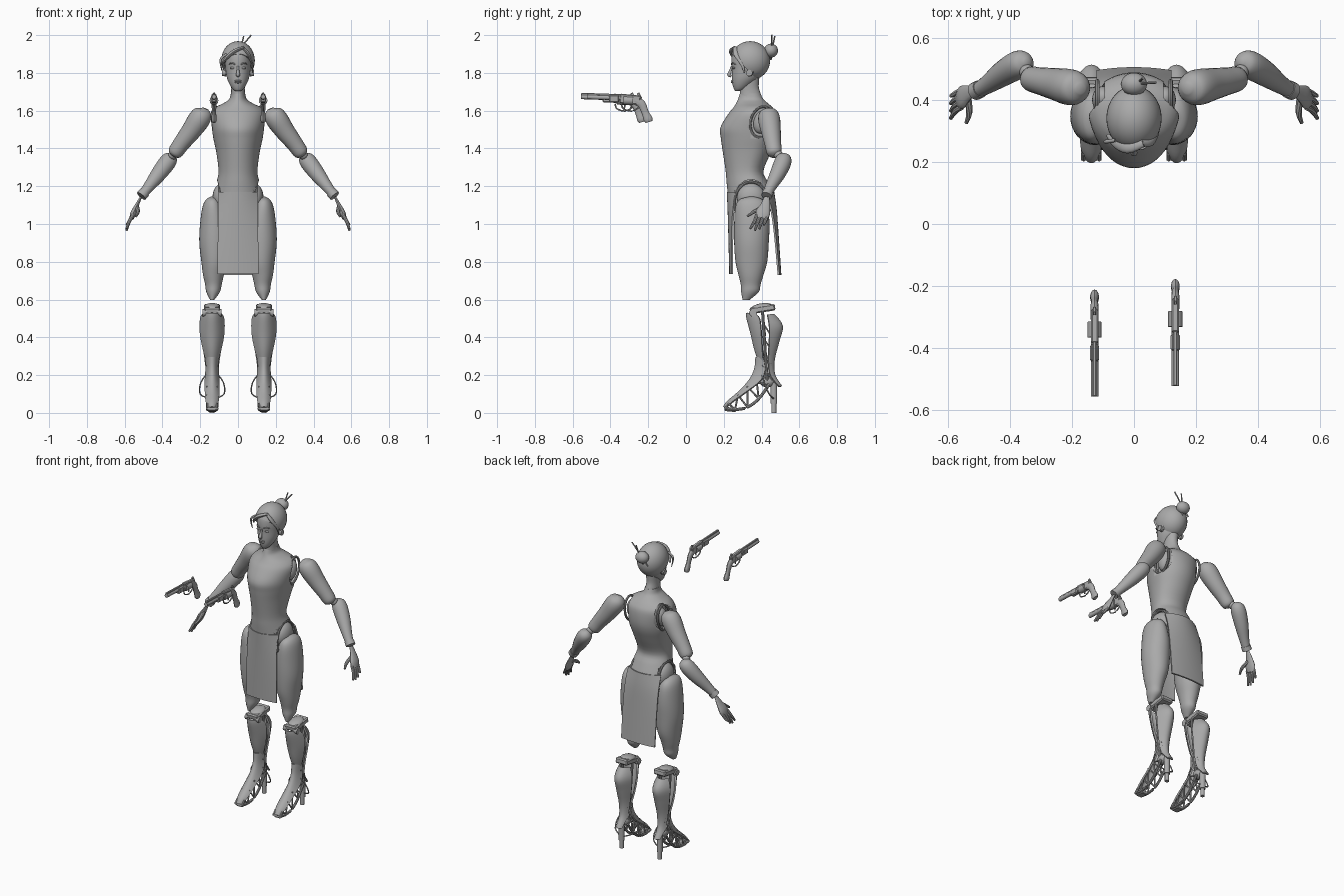
import bpy, bmesh
from math import sin, cos, pi, radians
from mathutils import Vector, Matrix

default_cube = bpy.data.objects.get("Cube")
if default_cube:
    bpy.data.objects.remove(default_cube)

grey = bpy.data.materials.new("plain grey")
grey.use_nodes = True
grey.diffuse_color = (0.4, 0.4, 0.4, 1)
grey.node_tree.nodes["Principled BSDF"].inputs["Base Color"].default_value = (0.4, 0.4, 0.4, 1)


def finish(name, bm, thickness=0):
    """Turn a bmesh into a shaded object, optionally thickened."""
    bmesh.ops.recalc_face_normals(bm, faces=bm.faces[:])
    mesh = bpy.data.meshes.new(name)
    bm.to_mesh(mesh)
    bm.free()
    obj = bpy.data.objects.new(name, mesh)
    bpy.context.collection.objects.link(obj)
    mesh.materials.append(grey)
    for other in bpy.context.selected_objects:
        other.select_set(False)
    bpy.context.view_layer.objects.active = obj
    obj.select_set(True)
    if thickness:
        mod = obj.modifiers.new("thickness", 'SOLIDIFY')
        mod.thickness = thickness
        mod.offset = 0
        bpy.ops.object.modifier_apply(modifier=mod.name)
    bpy.ops.object.shade_smooth_by_angle(angle=radians(35))
    return obj


def smooth_rows(rows, steps=4):
    """Catmull-Rom interpolation through rows of numbers."""
    rows = [Vector(r) for r in rows]
    out = []
    for i in range(len(rows) - 1):
        a, b, c = rows[max(i - 1, 0)], rows[i], rows[i + 1]
        d = rows[min(i + 2, len(rows) - 1)]
        for k in range(steps):
            t = k / steps
            out.append(b + (c - a) * (t / 2) + (a * 2 - b * 5 + c * 4 - d) * (t * t / 2)
                       + (b * 3 - a - c * 3 + d) * (t ** 3 / 2))
    return out + [rows[-1]]


def skin(name, rings, closed=True, thickness=0):
    bm = bmesh.new()
    grid = [[bm.verts.new(p) for p in ring] for ring in rings]
    n = len(grid[0])
    for low, high in zip(grid, grid[1:]):
        for i in range(n if closed else n - 1):
            j = (i + 1) % n
            bm.faces.new((low[i], low[j], high[j], high[i]))
    if closed:
        bm.faces.new(grid[0])
        bm.faces.new(grid[-1])
    return finish(name, bm, thickness)


def loft(name, rows, cx=0, mid=0.5, n=32):
    """Rows: height, half width, front, back, sideways offset."""
    rings = []
    for z, w, front, back, dx in smooth_rows([tuple(r) + (0,) * (5 - len(r)) for r in rows]):
        w = max(w, 0.004)
        ym = front + (back - front) * mid
        ring = []
        for k in range(n):
            t = 2 * pi * k / n
            depth = (back - ym) if sin(t) > 0 else (ym - front)
            ring.append((cx + dx + w * cos(t), ym + depth * sin(t), z))
        rings.append(ring)
    return skin(name, rings)


def panel(name, rows, cx=0, n=12, thickness=0.01):
    """Curved plate. Rows: height, half width, middle y, edge y."""
    rings = [[(cx + w * u, ym + (ye - ym) * u * u, z) for u in [2 * k / n - 1 for k in range(n + 1)]]
             for z, w, ym, ye in smooth_rows(rows)]
    return skin(name, rings, False, thickness)


def tube(name, points, side=1, flat=1, n=14, curved=True, ref=(0, 1, 0)):
    """Sweep a round section. Points: x, y, z, radius."""
    rows = smooth_rows(points) if curved else [Vector(p) for p in points]
    centres = [Vector((r[0] * side, r[1], r[2])) for r in rows]
    rings = []
    for i, c in enumerate(centres):
        tangent = (centres[min(i + 1, len(rows) - 1)] - centres[max(i - 1, 0)]).normalized()
        guide = Vector(ref) if abs(tangent.dot(Vector(ref))) < 0.95 else Vector((0, 0, 1))
        u = (guide - tangent * guide.dot(tangent)).normalized()
        v = tangent.cross(u)
        r = max(rows[i][3], 0.002)
        rings.append([c + u * r * cos(2 * pi * k / n) + v * r * flat * sin(2 * pi * k / n) for k in range(n)])
    return skin(name, rings)


def rod(name, a, b, r, n=10):
    return tube(name, [(*a, r), (*b, r)], n=n, curved=False)


def ball(name, centre, radii, tilt=0):
    bm = bmesh.new()
    bmesh.ops.create_uvsphere(bm, u_segments=24, v_segments=14, radius=1)
    bm.transform(Matrix.Translation(centre) @ Matrix.Rotation(tilt, 4, 'X') @ Matrix.Diagonal((*radii, 1)))
    return finish(name, bm)


def box(name, centre, size, tilt=0):
    bm = bmesh.new()
    bmesh.ops.create_cube(bm, size=1)
    bm.transform(Matrix.Diagonal((*size, 1)))
    bmesh.ops.bevel(bm, geom=bm.edges[:], offset=min(size) * 0.2, segments=1, affect='EDGES')
    bm.transform(Matrix.Translation(centre) @ Matrix.Rotation(tilt, 4, 'X'))
    return finish(name, bm)


def oval(x, y, z, ry, rz, tilt=0, n=32):
    """Upright oval facing sideways."""
    turn = Matrix.Rotation(tilt, 3, 'X')
    return [Vector((x, y, z)) + turn @ Vector((0, ry * cos(2 * pi * k / n), rz * sin(2 * pi * k / n)))
            for k in range(n)]


def cut(target, cutter):
    bpy.context.view_layer.objects.active = target
    mod = target.modifiers.new("opening", 'BOOLEAN')
    mod.operation, mod.solver, mod.object = 'DIFFERENCE', 'EXACT', cutter
    bpy.ops.object.modifier_apply(modifier=mod.name)
    bpy.data.objects.remove(cutter)


def oval_ring(name, x, y, z, ry, rz, tilt, r):
    pts = oval(x, y, z, ry, rz, tilt)
    return tube(name, [(*p, r) for p in pts + pts[:1]], n=8, curved=False, ref=(1, 0, 0))


# Dress: bodice with shoulder and hip openings, long front and back panels
bodice = loft("dress_bodice", [
    (1.69, .038, .285, .395), (1.66, .047, .275, .41), (1.638, .08, .265, .435), (1.615, .125, .25, .46),
    (1.58, .148, .222, .482), (1.51, .14, .182, .488), (1.45, .13, .185, .478), (1.38, .115, .195, .45),
    (1.28, .103, .21, .41), (1.22, .115, .215, .435), (1.15, .135, .222, .465), (1.07, .14, .228, .475)],
    mid=0.6, n=48)
for s in (-1, 1):
    cut(bodice, skin("shoulder_cutter", [oval(s * x, .4, 1.54, .062, .088, -.25) for x in (.095, .3)]))
    cut(bodice, skin("hip_cutter", [oval(s * x, .345, 1.11, .095, .125) for x in (.07, .3)]))
panel("front_skirt", [(1.17, .103, .221, .265), (1.05, .104, .226, .25), (.9, .106, .23, .245),
                      (.735, .108, .234, .245)])
panel("back_skirt", [(1.17, .115, .462, .42), (1.08, .118, .475, .45), (.95, .12, .485, .47), (.73, .12, .5, .49)])

# Head and face
loft("neck", [(1.64, .045, .28, .41), (1.69, .037, .285, .395), (1.73, .036, .285, .385), (1.79, .04, .29, .39)])
loft("head", [(1.703, .012, .262, .285), (1.714, .028, .254, .315), (1.74, .045, .246, .35),
              (1.775, .059, .243, .385), (1.82, .066, .243, .41), (1.86, .069, .24, .42),
              (1.9, .066, .245, .415), (1.935, .05, .265, .4), (1.95, .015, .31, .36)])
tube("nose", [(0, .243, 1.835, .005), (0, .233, 1.805, .008), (0, .229, 1.79, .011), (0, .24, 1.782, .006)])
for z in (1.758, 1.75):
    ball("lip", (0, .246, z), (.018, .008, .005))
for s, side in ((-1, "right"), (1, "left")):
    ball(side + "_eye", (s * .029, .253, 1.826), (.014, .008, .006))
    tube(side + "_eyebrow", [(.013, .241, 1.844, .003), (.032, .245, 1.852, .004), (.05, .262, 1.845, .002)], s)
    ball(side + "_ear", (s * .068, .34, 1.81), (.01, .018, .03), -.2)
    rod(side + "_earpiece", (s * .066, .335, 1.8), (s * .085, .335, 1.8), .017, 16)

# Hair: cap trimmed along the hairline, bun, pins and loose locks
bm = bmesh.new()
bmesh.ops.create_uvsphere(bm, u_segments=32, v_segments=20, radius=1)
bm.transform(Matrix.Translation((0, .34, 1.865)) @ Matrix.Diagonal((.084, .1, .098, 1)))
bmesh.ops.bisect_plane(bm, geom=bm.verts[:] + bm.edges[:] + bm.faces[:], plane_co=(0, .25, 1.895),
                       plane_no=(0, -1, -1), clear_outer=True)
finish("hair_cap", bm, .01)
ball("hair_bun", (0, .45, 1.918), (.042, .037, .037))
rod("hair_pin_a", (-.04, .45, 1.87), (.07, .455, 2), .004)
rod("hair_pin_b", (.0, .445, 1.87), (.03, .47, 1.995), .004)
tube("swept_fringe", [(.03, .26, 1.935, .012), (-.02, .245, 1.915, .018), (-.06, .262, 1.88, .016),
                      (-.085, .285, 1.845, .006)], flat=.6)
tube("left_fringe", [(.025, .26, 1.935, .01), (.055, .265, 1.9, .014), (.075, .295, 1.85, .01),
                     (.076, .31, 1.8, .003)], flat=.6)
tube("loose_lock", [(-.06, .27, 1.9, .006), (-.092, .265, 1.87, .006), (-.085, .27, 1.81, .002)])


def arm(s, side):
    ball(side + "_shoulder_core", (s * .1, .4, 1.54), (.035, .042, .062), -.25)
    oval_ring(side + "_shoulder_ring", s * .118, .4, 1.54, .058, .083, -.25, .007)
    tube(side + "_upper_arm", [(.17, .435, 1.61, .015), (.18, .437, 1.59, .046), (.205, .44, 1.555, .058),
                               (.25, .45, 1.49, .052), (.3, .46, 1.425, .044), (.335, .468, 1.375, .038),
                               (.345, .47, 1.36, .012)], s, n=24)
    ball(side + "_elbow", (s * .345, .49, 1.365), (.024, .024, .024))
    tube(side + "_forearm", [(.343, .522, 1.37, .01), (.352, .52, 1.355, .035), (.375, .512, 1.325, .045),
                             (.42, .485, 1.265, .041), (.47, .45, 1.2, .03), (.503, .43, 1.158, .024)], s, n=24)
    rod(side + "_wrist_cuff", (s * .495, .435, 1.168), (s * .512, .427, 1.148), .029, 20)
    tube(side + "_palm", [(.514, .428, 1.142, .014), (.535, .42, 1.1, .026), (.553, .408, 1.06, .038),
                          (.563, .4, 1.03, .03)], s, flat=.4)
    for i, tip in enumerate((.975, .966, .973, .995)):
        y = .375 + .019 * i
        tube(side + "_finger", [(.555, y, 1.05, .009), (.575, y - .012, 1.015, .009),
                                (.59, y - .035 + .005 * i, tip, .006)], s, n=8)
    tube(side + "_thumb", [(.535, .41, 1.09, .012), (.53, .36, 1.065, .01), (.54, .325, 1.04, .006)], s, n=8)


def leg(s, side):
    cx = s * .137
    ball(side + "_hip_joint", (s * .085, .345, 1.14), (.05, .075, .075))
    oval_ring(side + "_hip_ring", s * .1, .345, 1.115, .088, .108, 0, .007)
    loft(side + "_thigh", [(1.145, .008, .335, .36, s * .135), (1.13, .034, .285, .405, s * .135),
                           (1.09, .055, .262, .432, s * .133), (1, .075, .255, .442, s * .126),
                           (.9, .08, .255, .438, s * .125), (.8, .069, .262, .43, s * .125),
                           (.73, .055, .278, .41, s * .13), (.68, .044, .29, .395, s * .13),
                           (.64, .036, .292, .385, s * .132), (.597, .01, .3, .335, s * .137)])
    # Knee hinge and lower leg plates
    box(side + "_knee_cap", (cx, .405, .55), (.085, .135, .035), .16)
    ball(side + "_knee_dome", (cx, .4, .562), (.042, .055, .018), .16)
    for e in (-1, 1):
        rod(side + "_knee_disc", (cx + e * .028, .355, .53), (cx + e * .05, .355, .53), .02, 16)
    panel(side + "_shin_guard", [(.53, .042, .322, .36), (.5, .06, .325, .39), (.42, .061, .346, .4),
                                 (.34, .046, .365, .405), (.28, .03, .385, .41)], cx)
    panel(side + "_calf_guard", [(.52, .036, .465, .43), (.46, .055, .508, .44), (.38, .05, .49, .44),
                                 (.28, .036, .465, .435), (.2, .026, .468, .445), (.14, .018, .505, .49)], cx)
    # Open frame inside the lower leg
    for e in (-1, 1):
        rod(side + "_leg_strut", (cx + e * .035, .405, .54), (cx + e * .022, .43, .16), .008)
        rod(side + "_rear_strut", (cx + e * .03, .45, .5), (cx + e * .018, .45, .16), .006)
        for k in range(4):
            z = .48 - .075 * k
            rod(side + "_leg_brace", (cx + e * .031, .405, z), (cx + e * .027, .45, z - .07), .004, 6)
            rod(side + "_cross_brace", (cx + e * .03, .412, z), (cx - e * .027, .42, z - .07), .004, 6)
        # Foot truss and ankle cables
        sole = [(.205, .025), (.26, .018), (.325, .03), (.385, .075), (.44, .15)]
        upper = [(.225, .05), (.275, .095), (.325, .14), (.375, .16), (.42, .18)]
        x = cx + e * .025
        tube(side + "_sole_rail", [(x, y, z, .008) for y, z in sole], n=8)
        for (ya, za), (yb, zb), (yc, zc) in zip(sole, upper, sole[1:]):
            rod(side + "_foot_brace", (x, ya, za), (x, yb, zb), .005, 6)
            rod(side + "_foot_brace", (x, yb, zb), (x, yc, zc), .005, 6)
        tube(side + "_ankle_cable", [(cx + e * .025, .4, .21, .004), (cx + e * .06, .415, .16, .004),
                                     (cx + e * .063, .44, .1, .004), (cx + e * .012, .465, .075, .004)], n=6)
    panel(side + "_instep", [(.295, .03, .372, .41), (.23, .031, .365, .42), (.17, .035, .335, .395),
                             (.11, .035, .28, .32), (.06, .031, .222, .25), (.03, .018, .2, .215)], cx)
    box(side + "_toe_pad", (cx, .235, .018), (.045, .06, .022), -.1)
    ball(side + "_ankle", (cx, .43, .165), (.03, .04, .03))
    rod(side + "_heel_post", (cx, .465, .05), (cx, .465, .16), .018, 16)
    rod(side + "_heel_pin", (cx, .465, 0), (cx, .465, .06), .013, 16)


def pistol(x, y, side):
    name = side + "_pistol_"
    rod(name + "barrel", (x, y, 1.673), (x, y + .2, 1.666), .012, 16)
    box(name + "rib", (x, y + .1, 1.684), (.012, .2, .012), -.035)
    box(name + "shroud", (x, y + .14, 1.663), (.03, .055, .04))
    rod(name + "cylinder", (x, y + .19, 1.655), (x, y + .24, 1.653), .023, 12)
    box(name + "frame", (x, y + .225, 1.66), (.024, .11, .05), -.1)
    box(name + "hammer", (x, y + .275, 1.678), (.01, .014, .035), .5)
    tube(name + "grip", [(x, y + .25, 1.655, .022), (x, y + .285, 1.635, .022), (x, y + .305, 1.59, .019),
                         (x, y + .32, 1.555, .024), (x, y + .325, 1.54, .018)], flat=.6)
    tube(name + "trigger_guard", [(x, y + .18, 1.635, .004), (x, y + .19, 1.61, .004),
                                  (x, y + .235, 1.598, .004), (x, y + .275, 1.62, .004)], n=6)
    rod(name + "trigger", (x, y + .235, 1.64), (x, y + .228, 1.612), .004, 6)


for s, side in ((-1, "right"), (1, "left")):
    arm(s, side)
    leg(s, side)
    pistol(.003 + s * .13, -.538 + s * .017, side)
